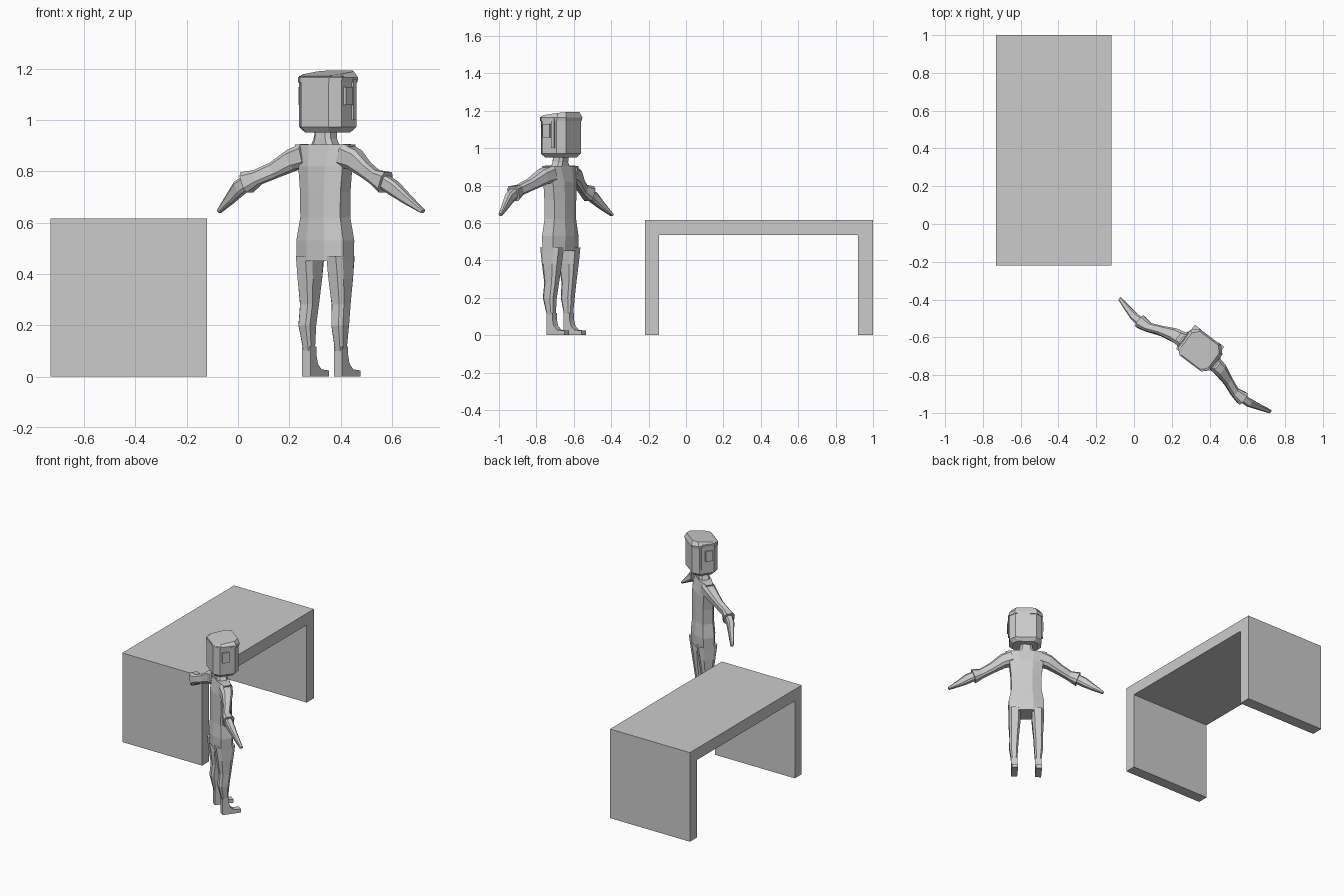
import bpy, bmesh, math
from mathutils import Vector, Matrix

cube = bpy.data.objects.get("Cube")
if cube:
    bpy.data.objects.remove(cube, do_unlink=True)

grey = bpy.data.materials.new("plain grey")
grey.use_nodes = True
COLOUR = (0.6, 0.6, 0.6, 1)
grey.diffuse_color = COLOUR
grey.node_tree.nodes["Principled BSDF"].inputs["Base Color"].default_value = COLOUR

# The person is built upright around its own axis, facing local +y, then turned
STAND = Matrix.Translation((0.34, -0.672, 0)) @ Matrix.Rotation(-math.atan2(3, 4), 4, 'Z')


def finish(name, bm, place=STAND, mirror=False):
    bmesh.ops.recalc_face_normals(bm, faces=bm.faces)
    mesh = bpy.data.meshes.new(name)
    bm.to_mesh(mesh)
    bm.free()
    mesh.materials.append(grey)
    obj = bpy.data.objects.new(name, mesh)
    bpy.context.collection.objects.link(obj)
    obj.matrix_world = place
    if mirror:
        mod = obj.modifiers.new("Mirror", 'MIRROR')
        mod.use_mirror_merge = False
    return obj


def box(name, lo, hi, place=STAND, mirror=False):
    bm = bmesh.new()
    bmesh.ops.create_cube(bm, size=1)
    lo, hi = Vector(lo), Vector(hi)
    for v in bm.verts:
        v.co = (lo + hi) / 2 + v.co * (hi - lo)
    return finish(name, bm, place, mirror)


def octagon(w, d, cut_w, cut_d):
    """Box outline with cut corners, given as fractions of the half sizes."""
    a, b = w * (1 - cut_w), d * (1 - cut_d)
    return [(w, -b), (w, b), (a, d), (-a, d), (-w, b), (-w, -b), (-a, -d), (a, -d)]


def skin(name, rings, mirror=False):
    """Bridge a stack of equal point loops and close both ends."""
    bm = bmesh.new()
    loops = [[bm.verts.new(p) for p in ring] for ring in rings]
    for low, high in zip(loops, loops[1:]):
        for i in range(len(low)):
            j = (i + 1) % len(low)
            bm.faces.new((low[i], low[j], high[j], high[i]))
    bm.faces.new(loops[0])
    bm.faces.new(loops[-1])
    return finish(name, bm, mirror=mirror)


def column(name, levels, cut=(0.4, 0.4), tilt=0, mirror=False):
    """Upright part: levels are (z, centre x, centre y, half width, half depth)."""
    rings = []
    for k, (z, x, y, w, d) in enumerate(levels):
        slope = tilt if k == len(levels) - 1 else 0
        rings.append([(x + px, y + py, z + slope * py) for px, py in octagon(w, d, *cut)])
    return skin(name, rings, mirror)


def limb(name, stations, cut=0.4):
    """Sideways part: stations are (x, y, z, half height, half depth)."""
    rings = []
    centres = [Vector(s[:3]) for s in stations]
    for k, (x, y, z, h, d) in enumerate(stations):
        t = centres[min(k + 1, len(centres) - 1)] - centres[max(k - 1, 0)]
        up = Vector((-t.z, 0, t.x)).normalized()
        rings.append([centres[k] + up * a + Vector((0, b, 0))
                      for a, b in octagon(h, d, cut, cut)])
    return skin(name, rings, mirror=True)


# Desk: a slab top on two full-width end panels
FLAT = Matrix.Identity(4)
bm = bmesh.new()
outline = [(-0.22, 0), (-0.145, 0), (-0.145, 0.535), (0.92, 0.535),
           (0.92, 0), (1, 0), (1, 0.615), (-0.22, 0.615)]
face = bm.faces.new([bm.verts.new((-0.73, y, z)) for y, z in outline])
made = bmesh.ops.extrude_face_region(bm, geom=[face])["geom"]
bmesh.ops.translate(bm, verts=[g for g in made if isinstance(g, bmesh.types.BMVert)],
                    vec=(0.61, 0, 0))
finish("desk", bm, FLAT)

# Torso with a flat centre panel down the front
column("torso", [(0.45, 0, 0, 0.112, 0.064), (0.53, 0, 0, 0.114, 0.066),
                 (0.62, 0, 0, 0.097, 0.06), (0.72, 0, 0, 0.098, 0.06),
                 (0.82, 0, 0, 0.108, 0.058), (0.905, 0, 0, 0.132, 0.04)],
       cut=(0.62, 0.45))
column("neck", [(0.89, 0, 0, 0.06, 0.036), (0.925, 0, 0, 0.042, 0.034),
                (0.97, 0, 0.005, 0.036, 0.034)])

# Legs and shoes
column("leg", [(0.1, 0.077, -0.002, 0.019, 0.02), (0.2, 0.08, -0.01, 0.028, 0.034),
               (0.28, 0.077, 0, 0.03, 0.036), (0.38, 0.075, 0, 0.037, 0.05),
               (0.47, 0.074, 0, 0.038, 0.062)], mirror=True)
bm = bmesh.new()
sole = [(-0.021, 0), (0.1, 0), (0.1, 0.024), (0.052, 0.028),
        (0.028, 0.05), (0.019, 0.085), (0.019, 0.118), (-0.021, 0.118)]
face = bm.faces.new([bm.verts.new((0.057, y, z)) for y, z in sole])
made = bmesh.ops.extrude_face_region(bm, geom=[face])["geom"]
bmesh.ops.translate(bm, verts=[g for g in made if isinstance(g, bmesh.types.BMVert)],
                    vec=(0.04, 0, 0))
finish("shoe", bm, mirror=True)

# Sleeves flare into a cuff, with a tapering hand below
limb("sleeve", [(0.09, 0, 0.862, 0.046, 0.042), (0.15, -0.008, 0.845, 0.041, 0.036),
                (0.22, -0.032, 0.806, 0.031, 0.026), (0.285, -0.058, 0.777, 0.029, 0.025),
                (0.337, -0.06, 0.757, 0.042, 0.036)])
limb("hand", [(0.32, -0.06, 0.765, 0.027, 0.024), (0.375, -0.058, 0.735, 0.029, 0.022),
              (0.43, -0.045, 0.692, 0.02, 0.016), (0.497, -0.028, 0.643, 0.008, 0.01)])

# Head with hair cap, sideburns and ears
column("head", [(0.95, 0.006, 0.008, 0.08, 0.066), (0.972, 0.006, 0.008, 0.103, 0.084),
                (1.17, 0.006, 0.008, 0.103, 0.084)], cut=(0.35, 0.42))
column("hair", [(1.145, 0.006, 0.008, 0.106, 0.086), (1.165, 0.006, 0.01, 0.107, 0.088),
                (1.183, 0.006, 0.01, 0.09, 0.078)], cut=(0.33, 0.4), tilt=0.12)
for side in (-1, 1):
    x = 0.006 + side * 0.105
    box("sideburn", (x - 0.006, 0.026, 1.0), (x + 0.006, 0.046, 1.16))
    box("ear", (x - 0.01, -0.028, 1.058), (x + 0.01, 0.018, 1.128))
